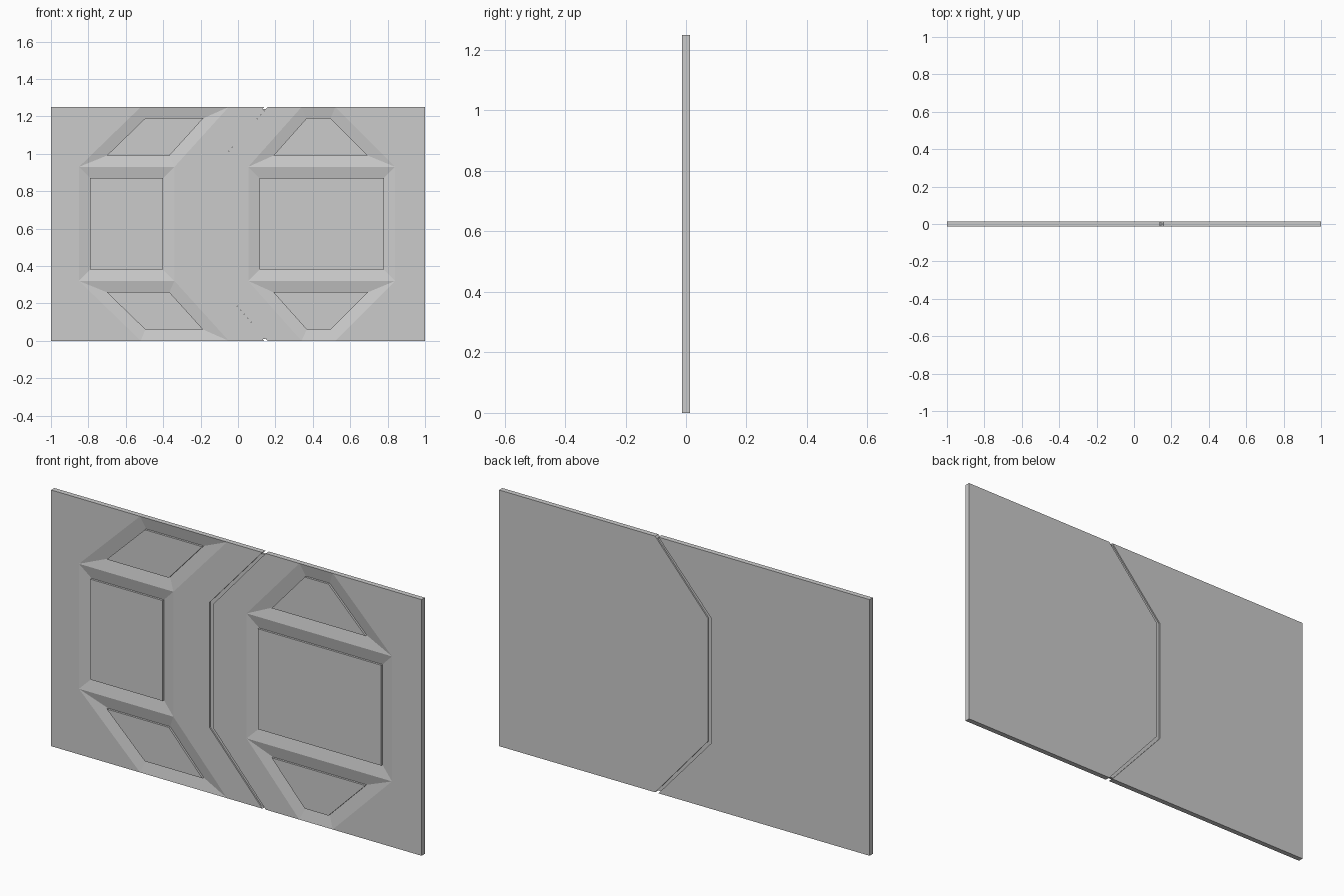
import bpy, bmesh

if "Cube" in bpy.data.objects:
    bpy.data.objects.remove(bpy.data.objects["Cube"])

H, T = 1.25, 0.0125      # door height, half thickness


def path(x_end, x_mid, z_mid=0.93, margin=0.0):
    """Top-to-bottom line, mirrored about mid height."""
    return [(x_end, H - margin), (x_mid, z_mid), (x_mid, H - z_mid), (x_end, margin)]


def solid(name, paths, half, panel_column=None):
    """Slab spanning neighbouring paths; one column may hold sunken panels."""
    bm = bmesh.new()
    grid = [[bm.verts.new((x, half, z)) for x, z in p] for p in paths]
    columns = []
    for a, b in zip(grid, grid[1:]):
        columns.append([bm.faces.new((a[i], a[i + 1], b[i + 1], b[i])) for i in range(3)])
    centres = []
    if panel_column is not None:
        centres = [f.calc_center_median() for f in columns[panel_column]]
    # thicken towards the front
    ext = bmesh.ops.extrude_face_region(bm, geom=bm.faces[:], use_keep_orig=True)["geom"]
    bmesh.ops.translate(bm, verts=[g for g in ext if isinstance(g, bmesh.types.BMVert)],
                        vec=(0, -2 * half, 0))
    bmesh.ops.recalc_face_normals(bm, faces=bm.faces[:])
    bm.normal_update()
    # sloped recess, then a raised flat panel inside it
    panels = [f for f in bm.faces if f.normal.y < -0.9 and any(
        (f.calc_center_median() - c).xz.length < 1e-4 for c in centres)]
    if panels:
        bmesh.ops.inset_individual(bm, faces=panels, thickness=0.06, depth=-0.0125,
                                   use_even_offset=True)
        raised = bmesh.ops.extrude_discrete_faces(bm, faces=panels)["faces"]
        bmesh.ops.translate(bm, verts=list({v for f in raised for v in f.verts}),
                            vec=(0, -0.01, 0))
    mesh = bpy.data.meshes.new(name)
    bm.to_mesh(mesh)
    bm.free()
    obj = bpy.data.objects.new(name, mesh)
    bpy.context.collection.objects.link(obj)
    return obj


# left leaf: outer edge, recess sides, seam edge
solid("left_door_leaf", [path(-1, -1), path(-0.52, -0.85), path(-0.05, -0.34),
                         path(0.14, -0.145)], T, 1)

# right leaf: seam edge, recess sides, outer edge
solid("right_door_leaf", [path(0.158, -0.127, 0.925), path(0.34, 0.055), path(0.52, 0.84),
                          path(1, 1)], T, 1)

# tongue filling the middle of the seam
solid("seam_tongue", [path(0.131, -0.145, margin=0.01),
                      path(0.149, -0.127, 0.925, margin=0.01)], 0.006)
